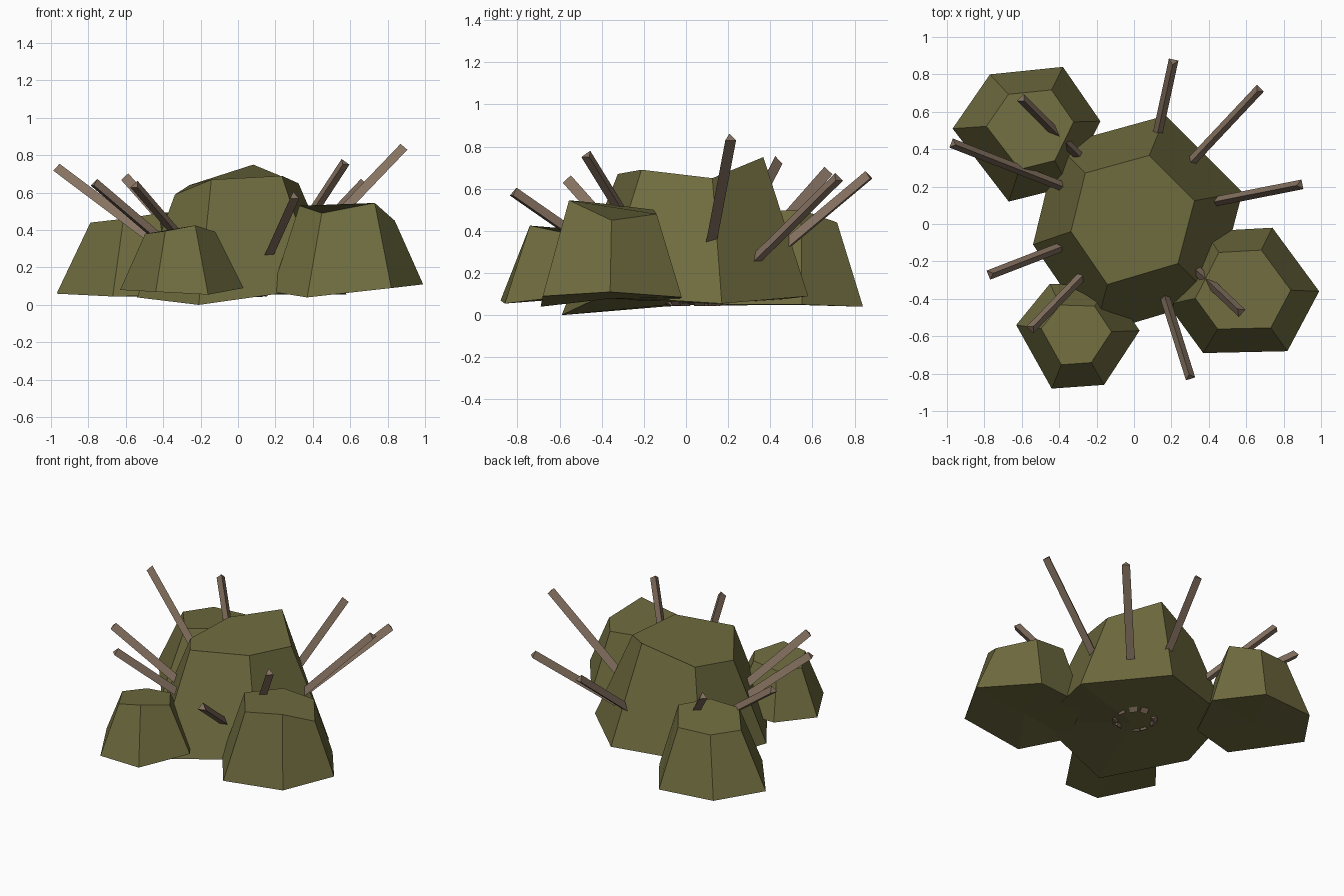
import bpy
import bmesh
from mathutils import Vector

default_cube = bpy.data.objects.get("Cube")
if default_cube:
    bpy.data.objects.remove(default_cube, do_unlink=True)


def make_material(name, colour):
    material = bpy.data.materials.new(name)
    material.use_nodes = True
    material.diffuse_color = (*colour, 1)
    shader = material.node_tree.nodes["Principled BSDF"]
    shader.inputs["Base Color"].default_value = (*colour, 1)
    shader.inputs["Roughness"].default_value = 1
    return material


leaf_green = make_material("olive leaf green", (0.16, 0.15, 0.05))
bark_brown = make_material("dry bark brown", (0.24, 0.17, 0.12))


def add_object(name, bm, material):
    bmesh.ops.recalc_face_normals(bm, faces=bm.faces)
    mesh = bpy.data.meshes.new(name)
    bm.to_mesh(mesh)
    bm.free()
    mesh.materials.append(material)
    obj = bpy.data.objects.new(name, mesh)
    bpy.context.collection.objects.link(obj)
    return obj


def foliage_clump(name, corners, taper, lean=(0, 0)):
    """Tapered prism; each corner is x, y, floor height, crown height."""
    bm = bmesh.new()
    count = len(corners)
    centre = sum((Vector(c[:2]) for c in corners), Vector((0, 0))) / count
    crown_centre = centre + Vector(lean)
    lower, upper = [], []
    for x, y, floor, crown in corners:
        inset = crown_centre + (Vector((x, y)) - centre) * taper
        lower.append(bm.verts.new((x, y, floor)))
        upper.append(bm.verts.new((*inset, crown)))
    for i in range(count):
        j = (i + 1) % count
        bm.faces.new((lower[i], lower[j], upper[j], upper[i]))
    bm.faces.new(upper)
    underside = bm.faces.new(lower)
    bmesh.ops.poke(bm, faces=[underside])
    return add_object(name, bm, leaf_green)


def twig(name, tip, root_centre=Vector((0.03, 0.04, 0.055)), spread=0.11, radius=0.03):
    """Three-sided stick, ridge upward, fanning out from a small ring under the bush."""
    tip = Vector(tip)
    outward = tip - root_centre
    outward.z = 0
    root = root_centre + outward.normalized() * spread
    axis = tip - root
    bm = bmesh.new()
    bmesh.ops.create_cone(bm, cap_ends=True, segments=3, radius1=radius,
                          radius2=radius, depth=axis.length)
    stick = add_object(name, bm, bark_brown)
    stick.location = (root + tip) / 2
    stick.rotation_mode = "QUATERNION"
    stick.rotation_quaternion = axis.to_track_quat("Z", "Y")
    return stick


# Large middle clump
foliage_clump("main_foliage", [
    (0.17, 0.58, 0.09, 0.75), (0.58, 0.17, 0.055, 0.65),
    (0.43, -0.4, 0.09, 0.69), (-0.21, -0.59, 0, 0.67),
    (-0.54, -0.11, 0.04, 0.59), (-0.41, 0.42, 0.07, 0.64),
], taper=0.59, lean=(-0.02, 0.02))

# Three smaller clumps leaning against it
foliage_clump("left_foliage", [
    (0.99, -0.36, 0.11, 0.45), (0.74, -0.02, 0.085, 0.48),
    (0.38, -0.04, 0.07, 0.5), (0.18, -0.43, 0.07, 0.53),
    (0.37, -0.69, 0.04, 0.49), (0.82, -0.68, 0.09, 0.545),
], taper=0.63, lean=(0, 0.01))

foliage_clump("front_foliage", [
    (0.03, -0.57, 0.09, 0.39), (-0.16, -0.86, 0.055, 0.425),
    (-0.44, -0.88, 0.07, 0.395), (-0.63, -0.54, 0.08, 0.38),
    (-0.45, -0.32, 0.08, 0.38), (-0.13, -0.33, 0.08, 0.4),
], taper=0.57, lean=(-0.01, 0))

foliage_clump("back_right_foliage", [
    (-0.97, 0.51, 0.06, 0.44), (-0.77, 0.8, 0.05, 0.44),
    (-0.38, 0.84, 0.04, 0.44), (-0.18, 0.55, 0.05, 0.5),
    (-0.35, 0.2, 0.05, 0.49), (-0.67, 0.12, 0.045, 0.46),
], taper=0.59, lean=(0.01, 0.015))

# Bare twigs poking out all round
twig_tips = {
    "back_twig": (0.21, 0.87, 0.66),
    "back_left_twig": (0.67, 0.72, 0.65),
    "left_twig": (0.89, 0.21, 0.84),
    "front_left_twig": (0.57, -0.47, 0.76),
    "front_twig": (0.3, -0.82, 0.58),
    "front_right_twig": (-0.55, -0.56, 0.64),
    "lower_right_twig": (-0.77, -0.27, 0.65),
    "right_twig": (-0.97, 0.43, 0.73),
    "back_right_twig": (-0.6, 0.67, 0.68),
}
for twig_name, twig_tip in twig_tips.items():
    twig(twig_name, twig_tip)
